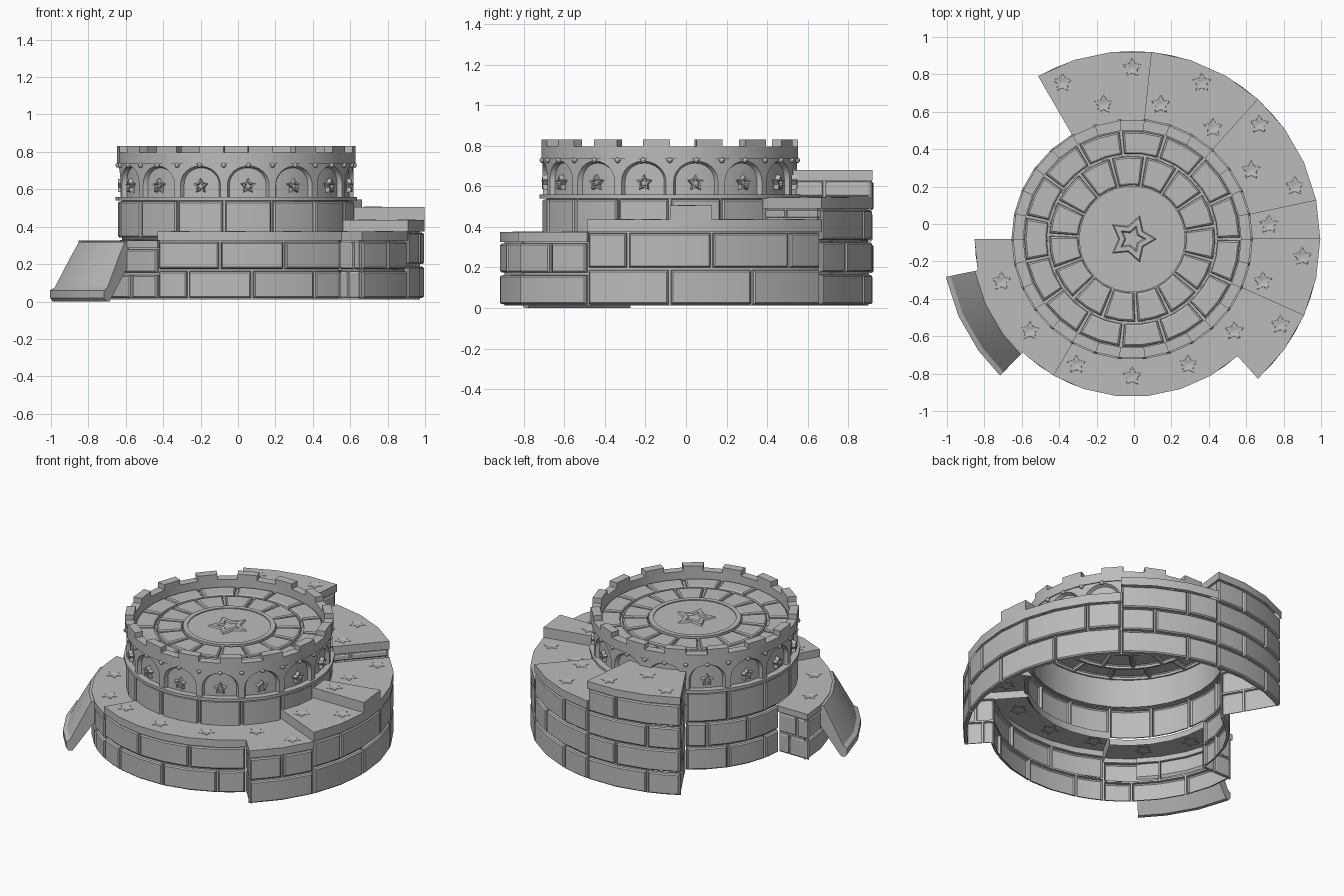
import bpy, bmesh
from math import cos, sin, radians, pi, floor
from mathutils import Matrix, Vector

if "Cube" in bpy.data.objects:
    bpy.data.objects.remove(bpy.data.objects["Cube"])

CENTRE = (-0.01, -0.08, 0)
TOWER_R = 0.635
STEP_R = 1.006
LANDING_R = 0.843
stone = bpy.data.materials.new("grey_stone")
stone.use_nodes = True
stone.diffuse_color = (0.5, 0.5, 0.5, 1)
stone.node_tree.nodes["Principled BSDF"].inputs["Base Color"].default_value = stone.diffuse_color


def polar(a, r, z):
    return Vector((r * cos(radians(a)), r * sin(radians(a)), z))


def finish(name, bm):
    bmesh.ops.remove_doubles(bm, verts=bm.verts, dist=0.0003)
    bmesh.ops.recalc_face_normals(bm, faces=bm.faces)
    mesh = bpy.data.meshes.new(name)
    bm.to_mesh(mesh)
    bm.free()
    mesh.materials.append(stone)
    mesh.shade_smooth()
    mesh.set_sharp_from_angle(angle=radians(30))
    ob = bpy.data.objects.new(name, mesh)
    ob.location = CENTRE
    bpy.context.collection.objects.link(ob)


def sweep(bm, a0, a1, profile, open_below=False):
    """Sweep a (radius, height) profile round the centre in 12 degree facets."""
    cuts = [12 * k for k in range(-40, 60) if a0 + 0.1 < 12 * k < a1 - 0.1]
    angles = [a0] + cuts + [a1]
    full = a1 - a0 >= 360
    if full:
        angles.pop()
    rings = [[bm.verts.new(polar(a, r, z)) for r, z in profile] for a in angles]
    pairs = list(zip(rings, rings[1:]))
    if full:
        pairs.append((rings[-1], rings[0]))
    else:
        bm.faces.new(rings[0])
        bm.faces.new(rings[-1])
    n = len(profile)
    for p, q in pairs:
        for i in range(n - open_below):
            j = (i + 1) % n
            bm.faces.new((p[i], p[j], q[j], q[i]))


def block(bm, a0, a1, r0, r1, z0, z1, open_below=False):
    sweep(bm, a0, a1, [(r0, z0), (r0, z1), (r1, z1), (r1, z0)], open_below)


def ring(name, r0, r1, z0, z1):
    bm = bmesh.new()
    block(bm, 0, 360, r0, r1, z0, z1)
    finish(name, bm)


def bridge(bm, loops):
    n = len(loops[0])
    for p, q in zip(loops, loops[1:]):
        for i in range(n):
            j = (i + 1) % n
            bm.faces.new((p[i], p[j], q[j], q[i]))


def cobble(bm, place, u0, u1, v0, v1, gu, gv, depth):
    """One worn stone with its mortar border, laid out by place(u, v, height)."""
    loops = []
    for k, h in ((0, -depth), (1, -depth), (1.3, -0.3 * depth), (2.5, 0)):
        us = (u0 + k * gu, (u0 + u1) / 2, u1 - k * gu)
        loop = [place(u, v0 + k * gv, h) for u in us]
        loop += [place(u, v1 - k * gv, h) for u in reversed(us)]
        loops.append([bm.verts.new(p) for p in loop])
    bridge(bm, loops)
    f = loops[-1]
    bm.faces.new((f[0], f[1], f[4], f[5]))
    bm.faces.new((f[1], f[2], f[3], f[4]))


def course(bm, a0, a1, r, z0, z1, offset):
    """One row of curved bricks, cut off at the ends of the wall."""
    start = floor((a0 - offset) / 24) * 24 + offset
    while start < a1:
        b0, b1 = max(start, a0), min(start + 24, a1)
        if b1 > b0:
            cobble(bm, lambda a, z, h: polar(a, r + h, z), b0, b1, z0, z1, 0.35 / r, 0.006, 0.022)
        start += 24


def levels(z0, z1, rows):
    h = (z1 - z0) / rows
    return [(z0 + i * h, z0 + (i + 1) * h) for i in range(rows)]


def star(bm, frame, size, height):
    """Five-pointed star outline with a sunken middle."""
    loops = []
    for scale, h in ((1, -0.005), (0.88, height), (0.55, height), (0.45, 0.0005)):
        loop = []
        for i in range(10):
            a = pi / 2 + i * pi / 5
            r = size * scale * (1 if i % 2 == 0 else 0.55)
            loop.append(bm.verts.new(frame @ Vector((r * cos(a), r * sin(a), h))))
        loops.append(loop)
    bridge(bm, loops)
    bm.faces.new(loops[-1])


# Spiral stair sections: name, start, end, radius, slab bottom, top, brick rows, offset
SECTIONS = [
    ("lower_landing", 180, 240, LANDING_R, 0.285, 0.325, 2, 12),
    ("front_landing", 240, 312, LANDING_R, 0.325, 0.375, 2, 12),
    ("first_step", 312, 336, STEP_R, 0.325, 0.375, 2, 0),
    ("wide_step", 336, 408, STEP_R, 0.375, 0.437, 2, 0),
    ("upper_step", 408, 444, STEP_R, 0.49, 0.545, 3, 0),
    ("top_step", 444, 480, STEP_R, 0.63, 0.68, 4, 12),
]
for name, a0, a1, r, slab, top, rows, offset in SECTIONS:
    bm = bmesh.new()
    block(bm, a0, a1, 0.61, r, slab, top, True)
    finish(name + "_slab", bm)
    bm = bmesh.new()
    for i, (z0, z1) in enumerate(levels(0.012, slab, rows)):
        course(bm, a0, a1, r - 0.002, z0, z1, offset + 12 * i)
    finish(name + "_bricks", bm)

# Small raised wedge on the wide step
RAISED_TOP = 0.505
bm = bmesh.new()
block(bm, 360, 372, 0.61, STEP_R, 0.437, RAISED_TOP, True)
finish("raised_step_slab", bm)

# Radial walls closing the ends: name, angle, side, inner and outer radius, heights, rows
ENDS = [
    ("landing_end", 180, 1, 0.62, 0.84, 0.012, 0.285, 2),
    ("first_step_end", 312, 1, 0.82, 1.0, 0.012, 0.325, 2),
    ("upper_riser", 408, 1, 0.62, 1.0, 0.437, 0.49, 1),
    ("top_riser", 444, 1, 0.62, 1.0, 0.545, 0.63, 1),
    ("stair_end", 480, -1, 0.62, 1.0, 0.012, 0.63, 4),
]
for name, a, side, r0, r1, z0, z1, rows in ENDS:
    outward = polar(a - side * 90, 1, 0)
    bm = bmesh.new()
    for i, (h0, h1) in enumerate(levels(z0, z1, rows)):
        mid = r0 + (r1 - r0) * (0.62 if i % 2 else 0.38)
        for b0, b1 in ((r0, mid), (mid, r1)):
            cobble(bm, lambda r, z, h: polar(a, r, z) + outward * (h - 0.002),
                   b0, b1, h0, h1, 0.006, 0.006, 0.015)
    finish(name + "_bricks", bm)

# Stars on the treads: one row on the landings, zigzag on the wide steps
spots = [(a, 0.735) for a in range(198, 319, 24)]
spots += [(330 + 12 * i, 0.735 if i % 2 else 0.915) for i in range(13)]
bm = bmesh.new()
for a, r in spots:
    top = next(s[5] for s in SECTIONS if s[1] <= a < s[2])
    if 360 <= a < 372:
        top = RAISED_TOP
    star(bm, Matrix.Translation(polar(a, r, top)), 0.057, 0.002)
finish("tread_stars", bm)

# Curved entry ramp: a thick sloping slab resting on its foot
bm = bmesh.new()
sweep(bm, 191.5, 226, [(0.83, 0.19), (0.975, 0), (1.0, 0), (1.016, 0.02), (1.016, 0.06), (0.99, 0.075),
                       (0.905, 0.235), (0.858, 0.318), (0.83, 0.322)])
finish("entry_ramp", bm)

# Round tower: bricks reach the ground only where the stairs leave it bare
bm = bmesh.new()
course(bm, 120, 180, TOWER_R - 0.004, 0.012, 0.17, 0)
course(bm, 120, 180, TOWER_R - 0.004, 0.17, 0.335, 12)
course(bm, 0, 360, TOWER_R - 0.004, 0.335, 0.543, 0)
finish("tower_bricks", bm)
ring("tower_ledge", 0.6, 0.645, 0.541, 0.56)
ring("tower_inner_wall", 0.592, 0.604, 0.545, 0.74)

# Arcade: fifteen arched recesses
bm = bmesh.new()
SPRING = 0.625
for k in range(15):
    c = 24 * k - 84
    outer, arch, inner = [(-12, 0.56)], [(-10.3, 0.56)], [(-9.4, 0.56)]
    for i in range(13):
        t = pi - i * pi / 12
        x, y = cos(t), sin(t)
        m = max(abs(x), abs(y))
        outer.append((12 * x / m, SPRING + 0.115 * y / m))
        arch.append((10.3 * x, SPRING + 0.1 * y))
        inner.append((9.4 * x, SPRING + 0.09 * y))
    for line, x in ((outer, 12), (arch, 10.3), (inner, 9.4)):
        line.append((x, 0.56))
    loops = [[bm.verts.new(polar(c + x, r, z)) for x, z in line]
             for line, r in ((outer, 0.628), (arch, 0.628), (inner, 0.604))]
    for p, q in zip(loops, loops[1:]):
        for i in range(len(p) - 1):
            bm.faces.new((p[i], p[i + 1], q[i + 1], q[i]))
finish("arcade", bm)

# Stars in the arches and round studs above them
bm = bmesh.new()
for k in range(15):
    a = 24 * k - 84
    turn = Matrix.Rotation(radians(a + 90), 4, 'Z') @ Matrix.Rotation(pi / 2, 4, 'X')
    star(bm, Matrix.Translation(polar(a, 0.612, 0.617)) @ turn, 0.042, 0.02)
finish("arch_stars", bm)
bm = bmesh.new()
for k in range(30):
    bmesh.ops.create_uvsphere(bm, u_segments=10, v_segments=6, radius=0.014,
                              matrix=Matrix.Translation(polar(12 * k, 0.632, 0.729)))
finish("studs", bm)

# Parapet and battlements
ring("parapet", 0.582, TOWER_R + 0.002, 0.735, 0.797)
bm = bmesh.new()
for k in range(15):
    block(bm, 24 * k - 84, 24 * k - 72, 0.582, TOWER_R + 0.002, 0.797, 0.832, True)
finish("battlements", bm)

# Paved tower floor
FLOOR = 0.752
bm = bmesh.new()
for r0, r1, shift in ((0.282, 0.45, 9), (0.45, 0.584, 0)):
    for k in range(15):
        a = 24 * k + shift
        cobble(bm, lambda u, r, h: polar(u, r, FLOOR + h), a, a + 24, r0, r1, 0.45 / r1, 0.007, 0.02)
finish("floor_stones", bm)
ring("centre_disc", 0, 0.256, FLOOR - 0.01, FLOOR)
ring("centre_rim", 0.254, 0.284, FLOOR - 0.02, FLOOR + 0.006)
bm = bmesh.new()
star(bm, Matrix.Translation((0, 0, FLOOR)) @ Matrix.Rotation(-pi / 2, 4, 'Z'), 0.136, 0.01)
finish("centre_star", bm)
